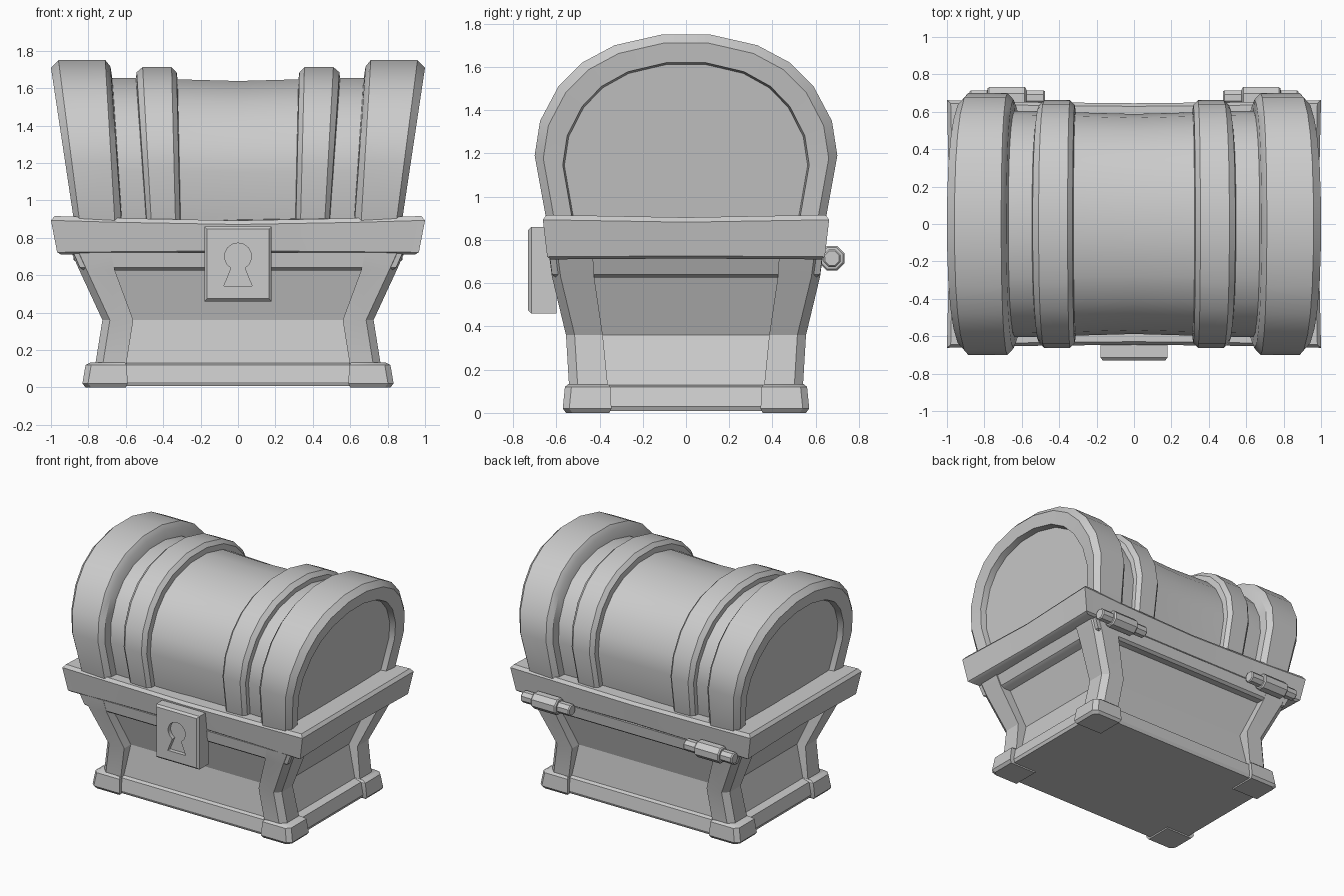
import bpy, bmesh
from math import sin, cos, radians

if "Cube" in bpy.data.objects:
    bpy.data.objects.remove(bpy.data.objects["Cube"])


def loft(name, rings, loop=False, mirror=(False, False), angle=32):
    """Skin a list of equal-length closed rings; cap ends unless looped."""
    bm = bmesh.new()
    vs = [[bm.verts.new(p) for p in r] for r in rings]
    n = len(rings[0])
    for i in range(len(vs) if loop else len(vs) - 1):
        a, b = vs[i], vs[(i + 1) % len(vs)]
        for j in range(n):
            k = (j + 1) % n
            bm.faces.new((a[j], a[k], b[k], b[j]))
    if not loop:
        bm.faces.new(vs[0][::-1])
        bm.faces.new(vs[-1])
    bmesh.ops.recalc_face_normals(bm, faces=bm.faces)
    me = bpy.data.meshes.new(name)
    bm.to_mesh(me)
    bm.free()
    ob = bpy.data.objects.new(name, me)
    bpy.context.collection.objects.link(ob)
    bpy.ops.object.select_all(action='DESELECT')
    ob.select_set(True)
    bpy.context.view_layer.objects.active = ob
    bpy.ops.object.shade_smooth_by_angle(angle=radians(angle))
    if any(mirror):
        m = ob.modifiers.new("Mirror", 'MIRROR')
        m.use_axis = (mirror[0], mirror[1], False)
        m.use_mirror_merge = False
    return ob


def rect(hx, hy, z):
    return [(-hx, -hy, z), (hx, -hy, z), (hx, hy, z), (-hx, hy, z)]


def corner(xi, xo, yi, yo, z, c):
    """Square section with its outer corner chamfered."""
    return [(xi, yi, z), (xo, yi, z), (xo, yo - c, z), (xo - c, yo, z), (xi, yo, z)]


# Base: plinth and waisted panels in one solid
loft("base_body", [rect(0.79, 0.535, 0.008), rect(0.80, 0.545, 0.03),
                   rect(0.78, 0.53, 0.12), rect(0.72, 0.505, 0.13),
                   rect(0.655, 0.475, 0.36), rect(0.78, 0.56, 0.66)], angle=20)

# Top bar that joins the corner posts
loft("top_bar", [rect(0.82, 0.60, 0.625), rect(0.845, 0.62, 0.64),
                 rect(0.88, 0.63, 0.72)])

# Four corner posts and feet
loft("corner_post", [corner(0.60, 0.765, 0.36, 0.54, 0.11, 0.04),
                     corner(0.56, 0.725, 0.385, 0.555, 0.36, 0.04),
                     corner(0.66, 0.85, 0.425, 0.62, 0.63, 0.04),
                     corner(0.68, 0.89, 0.43, 0.632, 0.72, 0.04)],
     mirror=(True, True), angle=12)
loft("corner_foot", [corner(0.60, 0.815, 0.355, 0.555, 0.0, 0.03),
                     corner(0.59, 0.832, 0.345, 0.57, 0.02, 0.03),
                     corner(0.595, 0.815, 0.35, 0.56, 0.12, 0.03),
                     corner(0.605, 0.79, 0.36, 0.545, 0.133, 0.03)],
     mirror=(True, True))


# Rim: thick at the corners, slightly sunken in the middle of each side
def rim_ring(hx, hy, z, dip):
    outline = [(1, 1, 0), (0.62, 0.985, 0.5), (0, 0.975, 1), (-0.62, 0.985, 0.5)]
    front = [(x * hx, -y * hy, z - dip * d) for x, y, d in outline[::-1]]
    left = [(-hx, -hy, z), (-0.985 * hx, 0, z - dip * 0.5)]
    right = [(0.985 * hx, 0, z - dip * 0.5)]
    back = [(x * hx, y * hy, z - dip * d) for x, y, d in outline]
    return left[:1] + front + right + back + [(-hx, hy, z)] + left[1:]


loft("rim", [rim_ring(0.945, 0.625, 0.71, -0.008), rim_ring(0.967, 0.642, 0.722, -0.008),
             rim_ring(1.0, 0.662, 0.893, 0.022), rim_ring(0.98, 0.645, 0.916, 0.024)])

# Lid arch, half outline mirrored in y
HALF = [(-0.63, 0.80), (-0.65, 0.915), (-0.70, 1.19), (-0.675, 1.35), (-0.59, 1.51),
        (-0.48, 1.62), (-0.33, 1.70), (-0.11, 1.75)]
ARCH = HALF + [(-y, z) for y, z in HALF[::-1]]


def arch_ring(xt, xb, d):
    """Arch inset by d, leaning from xb at the rim to xt at the crown."""
    ring = []
    for y, z in ARCH:
        t = (z - 0.91) / 0.84
        ring.append((xb + (xt - xb) * t, y * (1 - d / 0.70),
                     0.91 + (z - 0.91) * (1 - d / 0.84)))
    return ring


# Barrel of the lid; its end caps are the recessed end panels
loft("lid_barrel", [arch_ring(-0.945, -0.825, 0.10), arch_ring(-0.60, -0.56, 0.095),
                    arch_ring(-0.33, -0.31, 0.103), arch_ring(0, 0, 0.112),
                    arch_ring(0.33, 0.31, 0.103), arch_ring(0.60, 0.56, 0.095),
                    arch_ring(0.945, 0.825, 0.10)])

# Wide end bands and narrow inner bands
loft("end_band", [arch_ring(*s) for s in (
    (0.93, 0.81, 0.14), (0.985, 0.865, 0.13), (1.0, 0.88, 0.04), (0.96, 0.85, 0),
    (0.71, 0.66, 0), (0.682, 0.625, 0.035), (0.665, 0.62, 0.14))],
    loop=True, mirror=(True, False))
loft("inner_band", [arch_ring(*s) for s in (
    (0.55, 0.495, 0.13), (0.542, 0.49, 0.065), (0.51, 0.465, 0.038),
    (0.355, 0.335, 0.038), (0.328, 0.31, 0.065), (0.32, 0.305, 0.13))],
    loop=True, mirror=(True, False))


# Lock plate with a sunken keyhole
def plate_ring(s, y):
    return [(a * (0.18 - s), y, 0.66 + b * (0.2 - s))
            for a, b in ((-1, -1), (1, -1), (1, 1), (-1, 1))]


lock = loft("lock_plate", [plate_ring(0, -0.60), plate_ring(0, -0.715),
                           plate_ring(0.014, -0.73)])
hole = [(0.072 * cos(radians(a)), 0.70 + 0.072 * sin(radians(a)))
        for a in range(-60, 241, 25)] + [(-0.075, 0.543), (0.075, 0.543)]
cutter = loft("keyhole_cutter", [[(x, y, z) for x, z in hole] for y in (-0.80, -0.70)])
cutter.hide_render = True
cutter.hide_set(True)
cut = lock.modifiers.new("Keyhole", 'BOOLEAN')
cut.operation = 'DIFFERENCE'
cut.object = cutter
cut.solver = 'EXACT'


# Hinges at the back: octagonal pin with a thicker knuckle
def oct_ring(x, r):
    return [(x, 0.675 + r * cos(radians(45 * i + 22.5)),
             0.715 + r * sin(radians(45 * i + 22.5))) for i in range(8)]


loft("hinge", [oct_ring(x, r) for x, r in (
    (0.475, 0.036), (0.483, 0.043), (0.575, 0.043), (0.577, 0.054), (0.585, 0.062),
    (0.775, 0.062), (0.783, 0.054), (0.785, 0.043), (0.872, 0.043), (0.88, 0.036))],
    mirror=(True, False))
